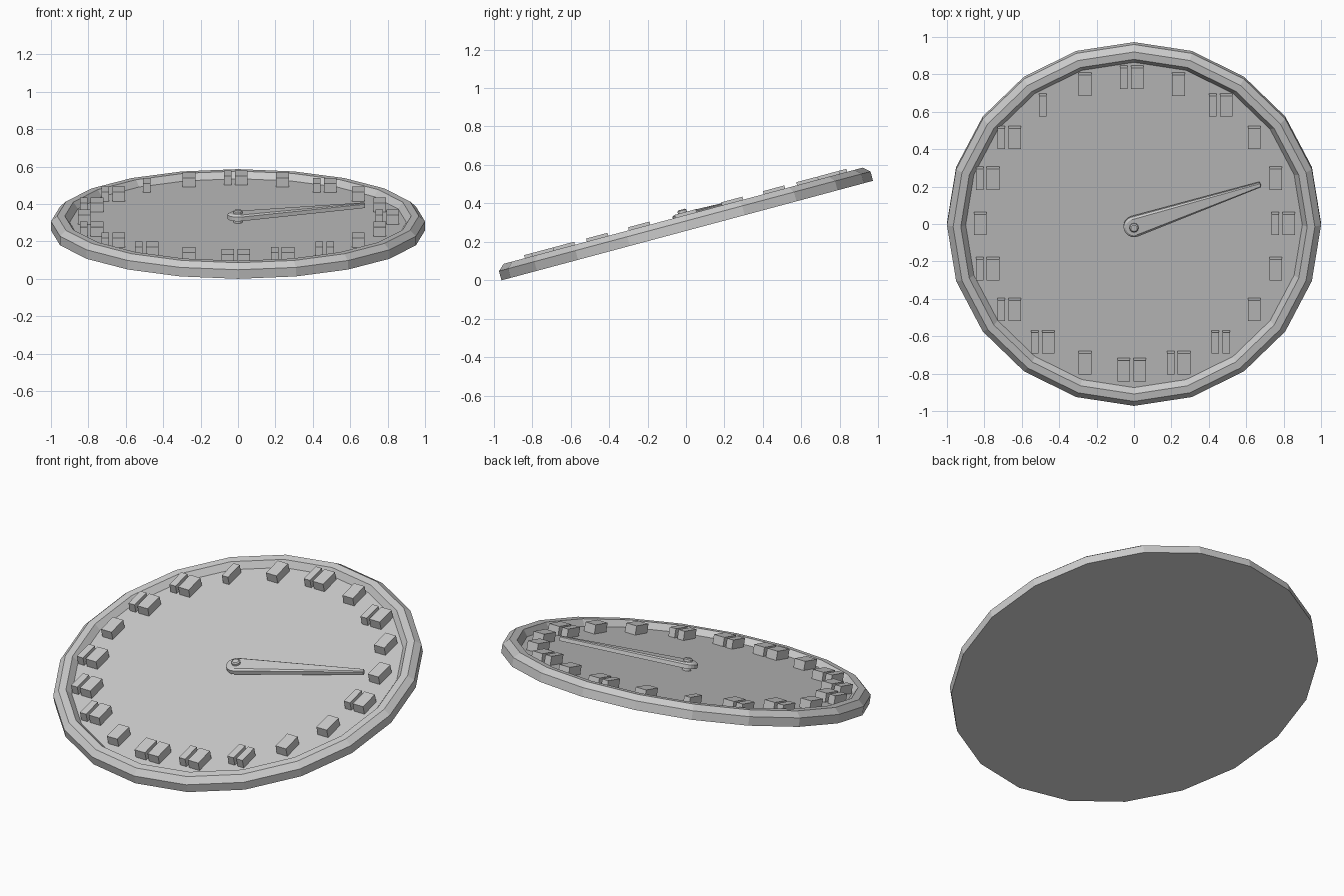
import bpy, bmesh
from math import sin, cos, pi, radians
from mathutils import Matrix

if "Cube" in bpy.data.objects:
    bpy.data.objects.remove(bpy.data.objects["Cube"])

# everything is modelled flat, then tilted back by 15 degrees
TILT = Matrix.Translation((0, 0.0065, sin(radians(15)))) @ Matrix.Rotation(radians(15), 4, 'X')
FACE = 0.045


def finish(name, bm, local=Matrix.Identity(4)):
    bmesh.ops.recalc_face_normals(bm, faces=bm.faces)
    bm.transform(TILT @ local)
    mesh = bpy.data.meshes.new(name)
    bm.to_mesh(mesh)
    bm.free()
    obj = bpy.data.objects.new(name, mesh)
    bpy.context.collection.objects.link(obj)
    return obj


def circle(r, z, n):
    return [(r * cos(2 * pi * i / n), r * sin(2 * pi * i / n), z) for i in range(n)]


def stack(name, rings, local=Matrix.Identity(4)):
    """Skin matching loops from first to last and cap both ends."""
    bm = bmesh.new()
    loops = [[bm.verts.new(p) for p in ring] for ring in rings]
    n = len(loops[0])
    for a, b in zip(loops, loops[1:]):
        for i in range(n):
            j = (i + 1) % n
            bm.faces.new((a[i], a[j], b[j], b[i]))
    bm.faces.new(loops[0])
    bm.faces.new(loops[-1])
    return finish(name, bm, local)


# twenty-sided dial with bevelled raised rim
profile = [(1, 0), (1, 0.05), (0.967, 0.08), (0.926, 0.08), (0.9, FACE)]
stack("dial", [circle(r, z, 20) for r, z in profile])

# plain raised markers, one or two blocks each, counter-clockwise from the right
N, W = 0.04, 0.068
blocks = [(N, W), (W,), (W,), (N, W), (W,), (N, W), (W,), (N,), (N, W), (N, W),
          (W,), (N, W), (N, W), (N, W), (W,), (W, W), (N, W), (N, N), (W,), (W,)]
gap = 0.018
for k, widths in enumerate(blocks):
    a = k * pi / 10
    cx, cy = 0.81 * cos(a) - 0.012, 0.81 * sin(a) + 0.015
    x = cx - (sum(widths) + gap * (len(widths) - 1)) / 2
    bm = bmesh.new()
    for w in widths:
        bmesh.ops.create_cube(bm, size=1, matrix=Matrix.Translation((x + w / 2, cy, 0.07))
                              @ Matrix.Diagonal((w, 0.115, 0.052, 1)))
        x += w + gap
    finish(f"marker_{k + 1}", bm)


# tapered hand with a round hub end
def hand_outline(r, tip, z_hub, z_tip):
    pts = [(r * cos(pi / 2 + pi * i / 10), r * sin(pi / 2 + pi * i / 10), z_hub) for i in range(11)]
    return pts + [(0.715, -tip, z_tip), (0.715, tip, z_tip)]


stack("hand", [hand_outline(0.056, 0.013, 0.065, 0.065),
               hand_outline(0.056, 0.013, 0.088, 0.086),
               hand_outline(0.044, 0.008, 0.096, 0.09)],
      Matrix.Rotation(radians(19), 4, 'Z'))

# pin through the hub
stack("pin", [circle(0.024, FACE - 0.01, 12), circle(0.024, 0.108, 12), circle(0.017, 0.113, 12)])
